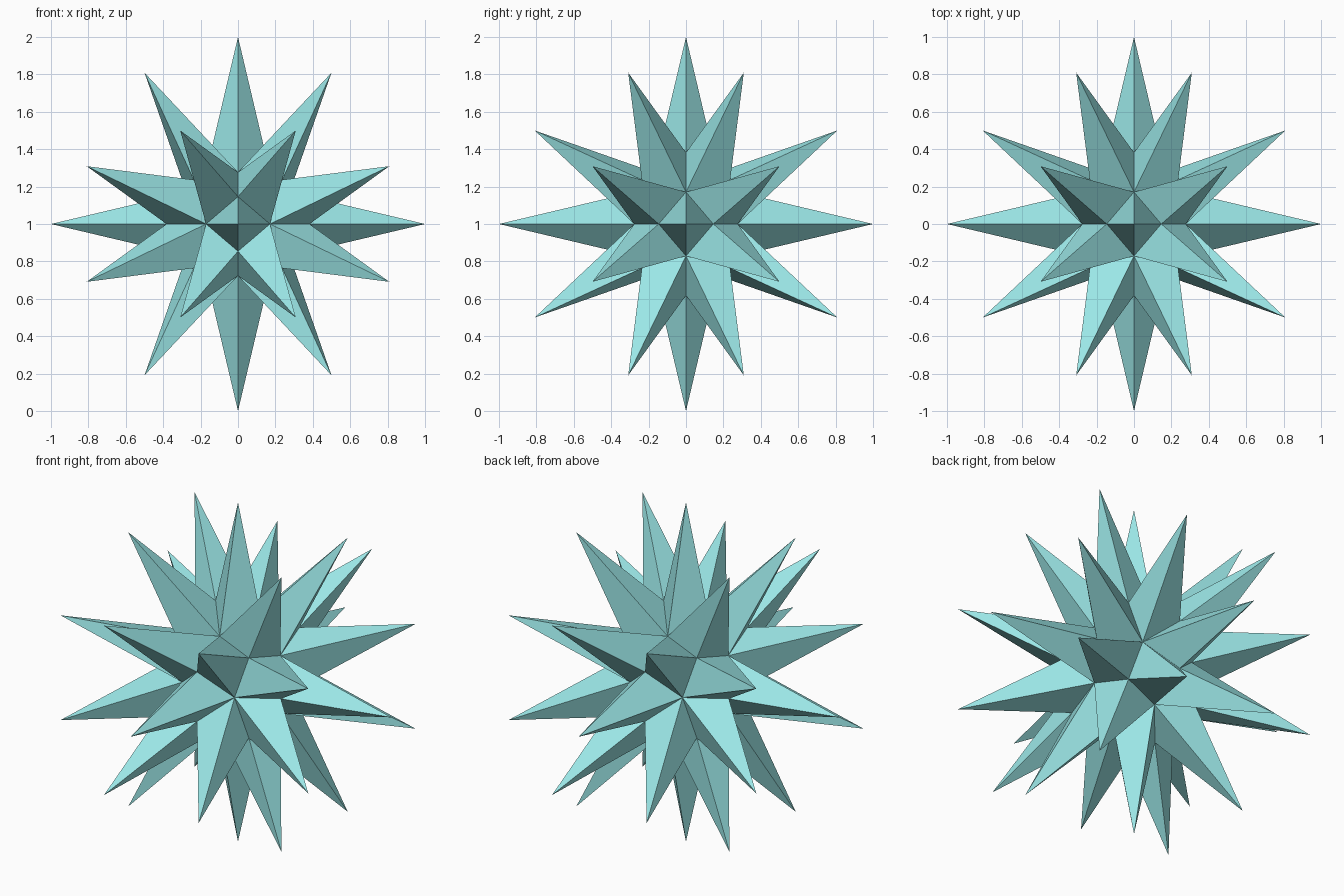
import bpy, bmesh
from itertools import product
from mathutils import Vector

if "Cube" in bpy.data.objects:
    bpy.data.objects.remove(bpy.data.objects["Cube"])

PHI = (1 + 5 ** 0.5) / 2


def orbit(a, b, c):
    """All sign changes and cyclic shifts of a point, without repeats."""
    pts = set()
    for s in product((1, -1), repeat=3):
        p = (a * s[0] + 0.0, b * s[1] + 0.0, c * s[2] + 0.0)
        for k in range(3):
            pts.add(p[k:] + p[:k])
    return [Vector(p) for p in sorted(pts)]


# 30 spike tips on the two-fold axes
tips = orbit(1, 0, 0) + orbit(0.5, 1 / (2 * PHI), PHI / 2)

# valley points on the five-fold and three-fold axes
v5 = (5 - 5 ** 0.5) / 10
v3 = PHI ** -3
fives = orbit(v5 / PHI, v5, 0)
threes = orbit(v3, v3, v3) + orbit(0, v3 * PHI, v3 / PHI)

bm = bmesh.new()
centre = Vector((0, 0, 1))
verts = {}


def vert(p):
    key = tuple(round(c, 4) + 0.0 for c in p)
    if key not in verts:
        verts[key] = bm.verts.new(p + centre)
    return verts[key]


# each spike is a four-sided pyramid on a rhombus of valley points
for tip in tips:
    a, b = sorted(fives, key=lambda p: -p.dot(tip))[:2]
    c, d = sorted(threes, key=lambda p: -p.dot(tip))[:2]
    ring = [a, c, b, d]
    for i in range(4):
        p, q = ring[i], ring[(i + 1) % 4]
        if (p - tip).cross(q - tip).dot(tip) < 0:
            p, q = q, p
        bm.faces.new((vert(tip), vert(p), vert(q)))
bmesh.ops.recalc_face_normals(bm, faces=bm.faces)

mesh = bpy.data.meshes.new("spiked_star")
bm.to_mesh(mesh)
bm.free()
star = bpy.data.objects.new("spiked_star", mesh)
bpy.context.collection.objects.link(star)

# turquoise colour
mat = bpy.data.materials.new("turquoise")
mat.diffuse_color = (0.33, 0.8, 0.8, 1)
mat.use_nodes = True
mat.node_tree.nodes["Principled BSDF"].inputs["Base Color"].default_value = mat.diffuse_color
mesh.materials.append(mat)
